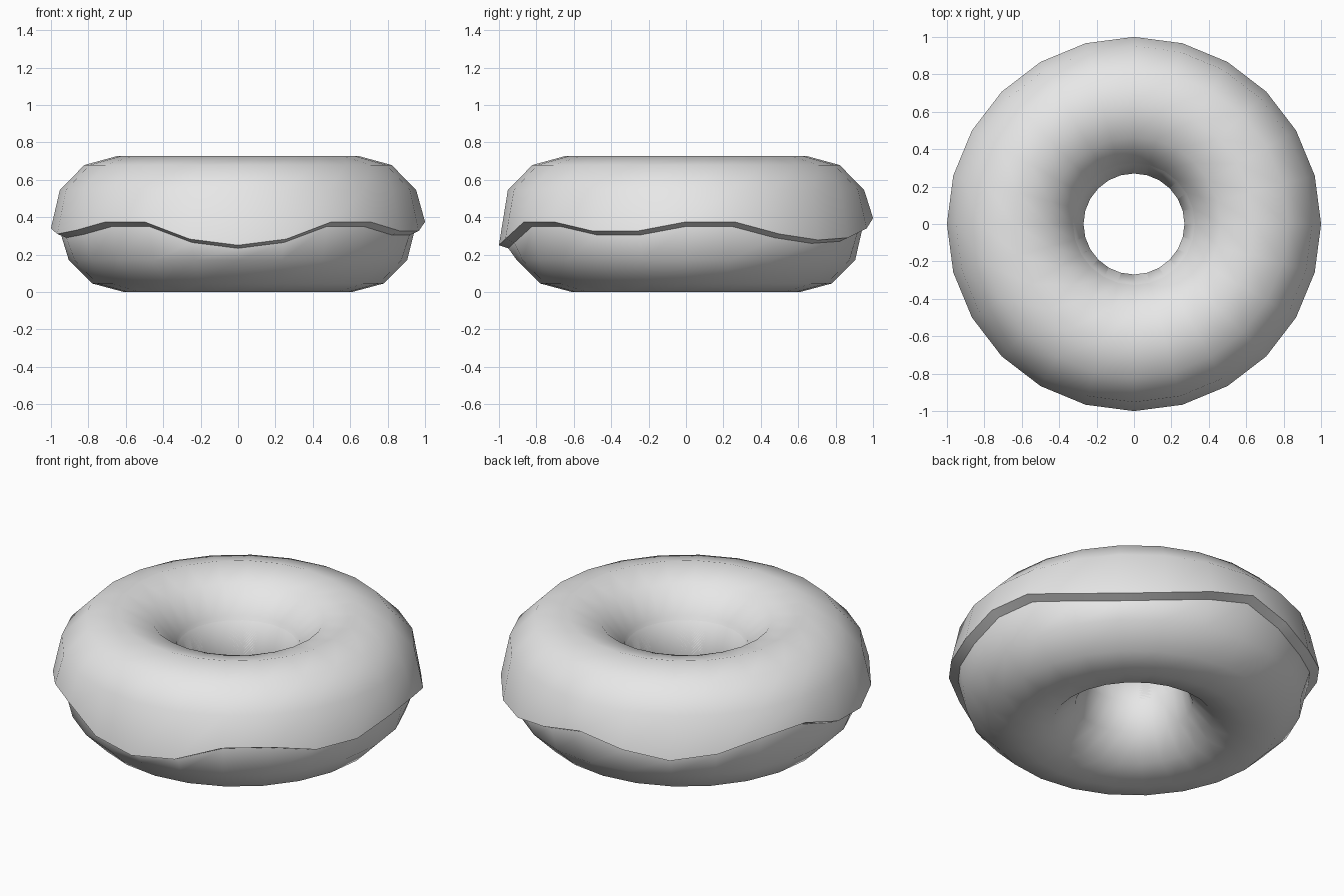
import bpy, bmesh
from math import sin, cos, radians

cube = bpy.data.objects.get("Cube")
if cube:
    bpy.data.objects.remove(cube)

RING, TUBE = 0.61, 0.34          # ring radius and tube radius
SIDES, STEPS = 24, 12            # segments around the ring and the tube
SPREAD, RISE = 1.053, 1.07       # how far the icing swells over the dough

# Wavy height of the icing's outer rim, every 15 degrees from +x
RIM = [.375, .375, .31, .278, .29, .34, .395, .34, .30, .335, .40, .42,
       .34, .31, .33, .375, .375, .283, .25, .283, .375, .375, .326, .326]

grey = bpy.data.materials.new("light_grey")
grey.use_nodes = True
grey.diffuse_color = (0.8, 0.8, 0.8, 1)
grey.node_tree.nodes["Principled BSDF"].inputs["Base Color"].default_value = (0.8, 0.8, 0.8, 1)


def ring_point(i, j, spread=1, rise=1):
    """Point on the ring; the outer equator (j = 0) follows the wavy rim."""
    a, b = radians(360 / SIDES * i), radians(360 / STEPS * j)
    r = (RING + TUBE * cos(b)) * spread
    z = RIM[i] / RISE if j == 0 else TUBE + TUBE * sin(b)
    return r * cos(a), r * sin(a), z * rise


def sweep(name, section):
    """Skin a cross-section around the ring; section(i) lists its points."""
    bm = bmesh.new()
    loops = [[bm.verts.new(p) for p in section(i)] for i in range(SIDES)]
    count = len(loops[0])
    for i in range(SIDES):
        here, there = loops[i], loops[(i + 1) % SIDES]
        for k in range(count):
            n = (k + 1) % count
            bm.faces.new((here[k], there[k], there[n], here[n]))
    bmesh.ops.recalc_face_normals(bm, faces=bm.faces)
    mesh = bpy.data.meshes.new(name)
    bm.to_mesh(mesh)
    bm.free()
    mesh.materials.append(grey)
    obj = bpy.data.objects.new(name, mesh)
    bpy.context.collection.objects.link(obj)
    bpy.ops.object.select_all(action='DESELECT')
    obj.select_set(True)
    bpy.context.view_layer.objects.active = obj
    bpy.ops.object.shade_smooth_by_angle(angle=radians(50))
    return obj


# Dough: full ring
sweep("dough", lambda i: [ring_point(i, j) for j in range(STEPS)])

# Icing: swollen upper half, closed underneath by the dough's own surface
half = range(STEPS // 2 + 1)
sweep("icing", lambda i: [ring_point(i, j, SPREAD, RISE) for j in half]
      + [ring_point(i, j) for j in reversed(half)])
